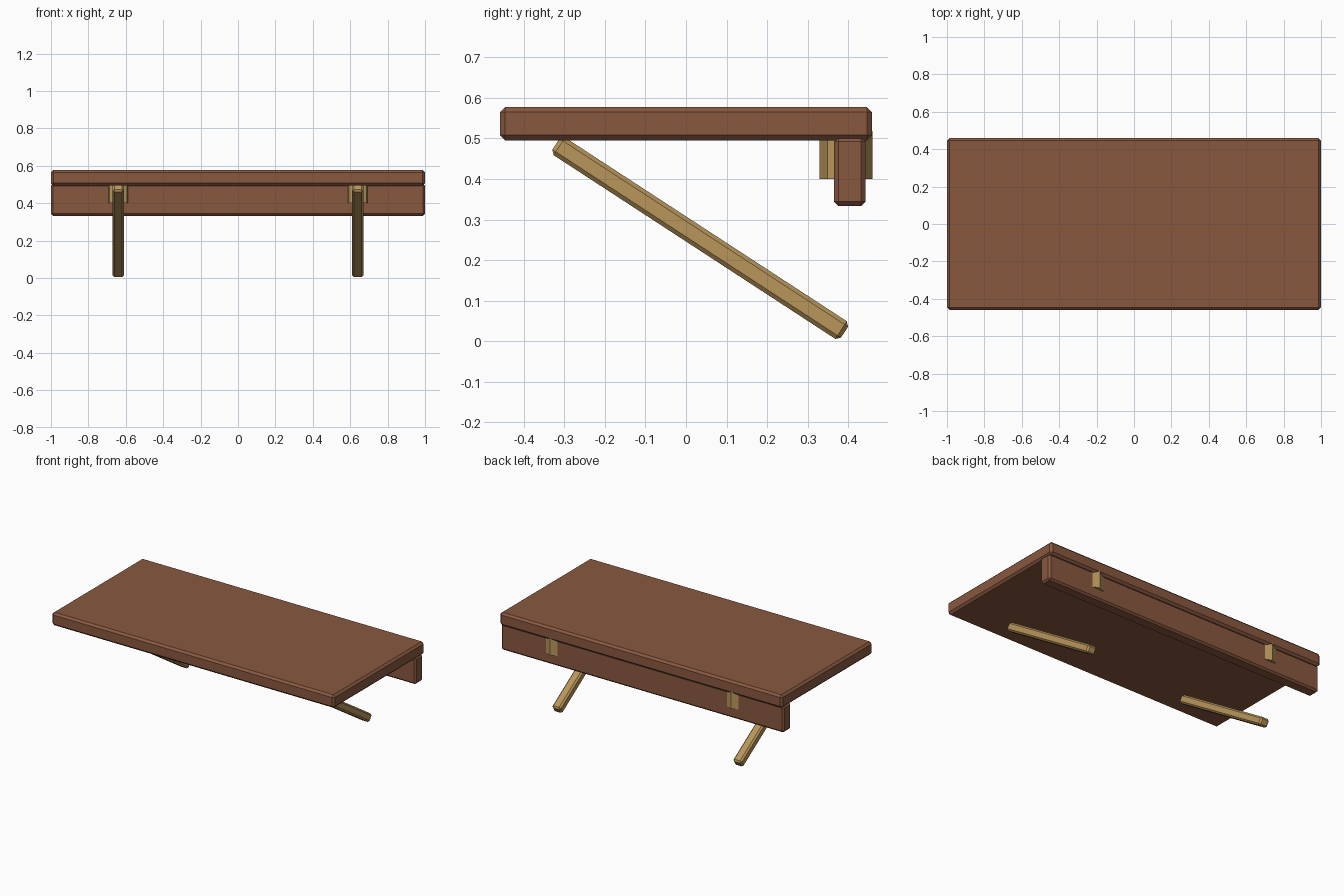
import bpy, math

if "Cube" in bpy.data.objects:
    bpy.data.objects.remove(bpy.data.objects["Cube"])


def material(name, rgb):
    m = bpy.data.materials.new(name)
    m.diffuse_color = (*rgb, 1)
    m.use_nodes = True
    m.node_tree.nodes["Principled BSDF"].inputs["Base Color"].default_value = m.diffuse_color
    return m


brown = material("brown wood", (0.250, 0.098, 0.051))
tan = material("tan wood", (0.485, 0.305, 0.105))


def board(name, size, loc, mat, bevel, tilt=0):
    """Box with chamfered edges, tilted about x."""
    bpy.ops.mesh.primitive_cube_add(size=1, location=loc, rotation=(tilt, 0, 0))
    o = bpy.context.object
    o.name = name
    o.scale = size
    bpy.ops.object.transform_apply(location=False, rotation=False, scale=True)
    b = o.modifiers.new("chamfer", 'BEVEL')
    b.width = bevel
    b.segments = 1
    o.data.materials.append(mat)
    return o


# Table top and back rail
board("table_top", (2.0, 0.918, 0.083), (0, 0, 0.5365), brown, 0.013)
board("back_rail", (2.0, 0.078, 0.17), (0, 0.404, 0.418), brown, 0.011)

# Slanted legs: run from under the front edge down to the back
foot, head = (0.379, 0.030), (-0.308, 0.478)
dy, dz = foot[0] - head[0], foot[1] - head[1]
angle = math.atan2(dz, dy)

for side, s in (("left", -1), ("right", 1)):
    board(f"{side}_leg", (0.06, 0.850, 0.052),
          (s * 0.64, 0.035, 0.254), tan, 0.010, angle)

    # Eight-sided peg passing through the rail
    bpy.ops.mesh.primitive_cylinder_add(vertices=8, radius=0.065, depth=0.118,
                                        location=(s * 0.64, 0.395, 0.459))
    peg = bpy.context.object
    peg.name = f"{side}_peg"
    peg.data.materials.append(tan)
